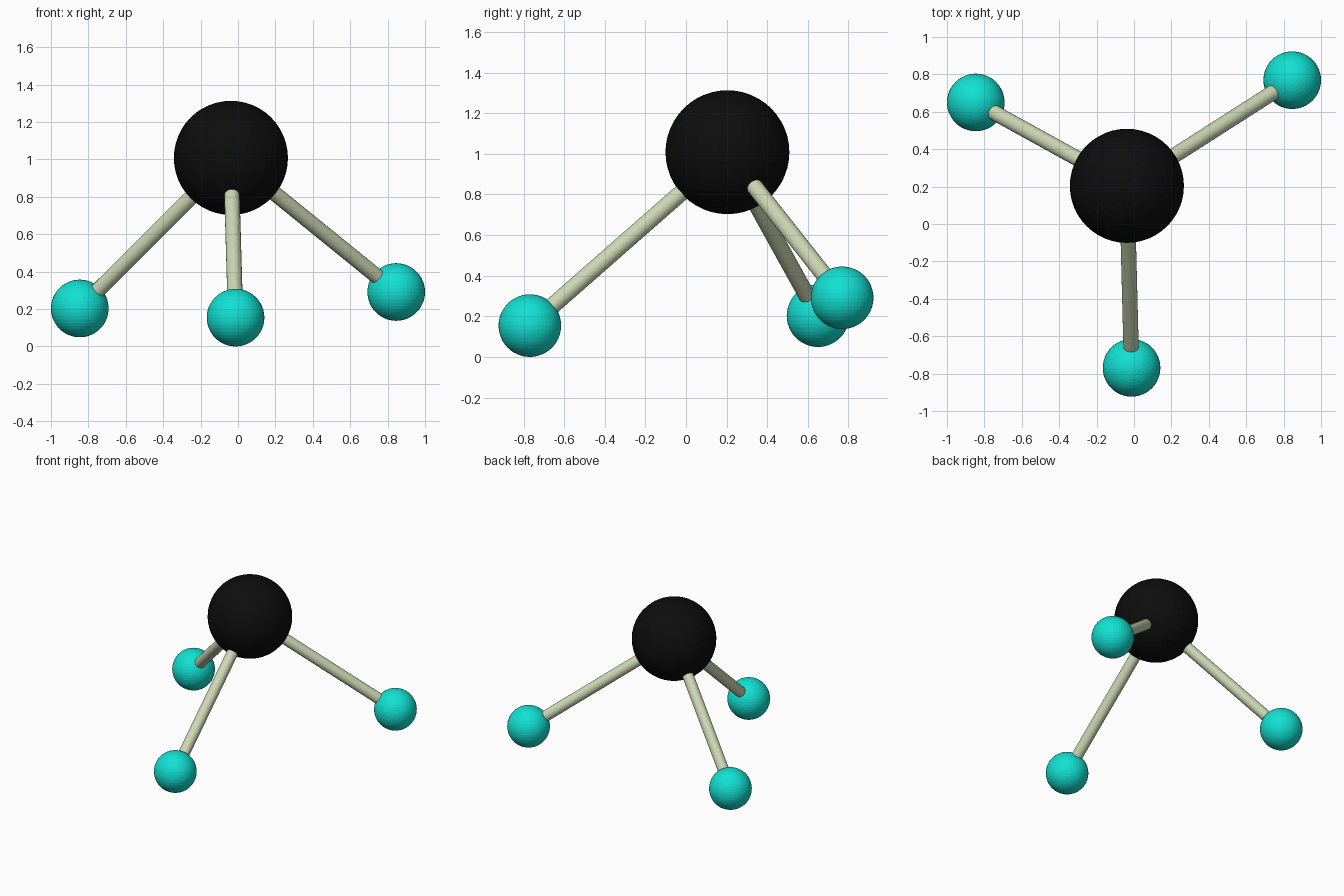
import bpy
from mathutils import Vector

if "Cube" in bpy.data.objects:
    bpy.data.objects.remove(bpy.data.objects["Cube"])


def material(name, rgb):
    m = bpy.data.materials.new(name)
    m.diffuse_color = (*rgb, 1.0)
    m.use_nodes = True
    m.node_tree.nodes["Principled BSDF"].inputs["Base Color"].default_value = m.diffuse_color
    return m


black = material("black", (0.004, 0.004, 0.004))
teal = material("teal", (0.006, 0.75, 0.65))
cream = material("pale_cream", (0.62, 0.69, 0.46))


def ball(name, centre, radius, mat):
    bpy.ops.mesh.primitive_uv_sphere_add(segments=48, ring_count=24,
                                         radius=radius, location=centre)
    ob = bpy.context.object
    ob.name = name
    ob.data.materials.append(mat)


def rod(name, a, b, radius, mat):
    d = b - a
    bpy.ops.mesh.primitive_cylinder_add(vertices=24, radius=radius,
                                        depth=d.length, location=(a + b) / 2)
    ob = bpy.context.object
    ob.name = name
    ob.rotation_euler = d.to_track_quat('Z', 'Y').to_euler()
    ob.data.materials.append(mat)


# Central atom
centre = Vector((-0.038, 0.204, 1.008))
ball("central_atom", centre, 0.305, black)

# Three outer atoms, each joined to the centre by a bond
outer = {
    "left": (-0.846, 0.65, 0.203),
    "right": (0.846, 0.769, 0.291),
    "front": (-0.013, -0.769, 0.154),
}
for side, pos in outer.items():
    p = Vector(pos)
    ball(side + "_atom", p, 0.154, teal)
    rod(side + "_bond", centre, p, 0.041, cream)
